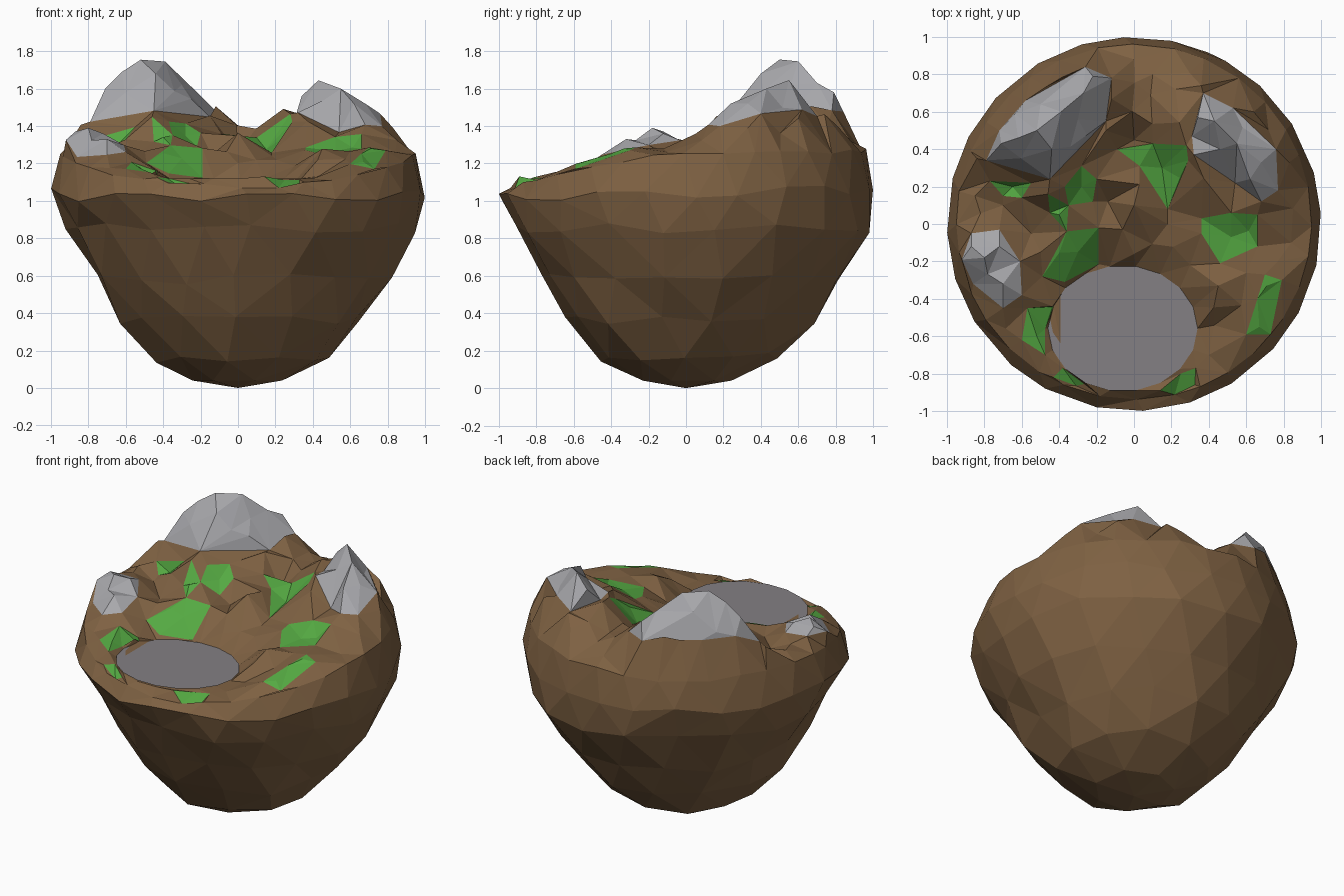
import bpy, bmesh, math, random
from mathutils import Vector
from mathutils.geometry import delaunay_2d_cdt

if "Cube" in bpy.data.objects:
    bpy.data.objects.remove(bpy.data.objects["Cube"])

random.seed(7)
RIM_N = 32


def material(name, rgb):
    m = bpy.data.materials.new(name)
    m.diffuse_color = (*rgb, 1)
    m.use_nodes = True
    m.node_tree.nodes["Principled BSDF"].inputs["Base Color"].default_value = m.diffuse_color
    return m


earth = material("earth brown", (0.21, 0.12, 0.055))
rock = material("rock grey", (0.39, 0.39, 0.41))
grass = material("grass green", (0.09, 0.40, 0.055))
pond_grey = material("pond grey", (0.23, 0.215, 0.23))

# Outlines of the coloured patches, seen from above
ROCKS = [
    [(-.79, .34), (-.72, .5), (-.58, .66), (-.26, .84), (-.12, .78), (-.15, .55), (-.45, .24)],
    [(.31, .47), (.37, .7), (.53, .62), (.76, .4), (.77, .18), (.68, .12), (.54, .22), (.32, .37)],
    [(-.92, -.19), (-.87, -.05), (-.72, -.03), (-.61, -.2), (-.6, -.38), (-.7, -.45), (-.86, -.32)],
]
GRASS = [
    [(-.77, .23), (-.55, .22), (-.6, .14), (-.7, .15)],
    [(-.37, .2), (-.28, .31), (-.2, .24), (-.22, .12), (-.35, .1)],
    [(-.46, .16), (-.35, .1), (-.36, -.04), (-.45, .06)],
    [(-.36, -.04), (-.19, -.02), (-.19, -.215), (-.37, -.31), (-.49, -.28)],
    [(-.09, .4), (.1, .43), (.28, .42), (.29, .34), (.18, .08), (.03, .31)],
    [(.36, .03), (.52, .06), (.66, .05), (.66, -.12), (.46, -.21), (.36, -.05)],
    [(.7, -.27), (.79, -.3), (.73, -.59), (.6, -.59), (.66, -.4)],
    [(-.57, -.45), (-.43, -.44), (-.475, -.56), (-.475, -.7), (-.6, -.62)],
    [(-.43, -.82), (-.38, -.77), (-.265, -.855), (-.31, -.865)],
    [(.14, -.89), (.25, -.8), (.33, -.77), (.325, -.86), (.22, -.91)],
]


def pond_ring(n, s=1.0):
    return [(-.06 + .4 * s * math.cos(2 * math.pi * i / n),
             -.558 + .337 * s * math.sin(2 * math.pi * i / n)) for i in range(n)]


# Key heights: ridge and summits, then hollows and slopes
RIDGE = [
    (-.71, .43, 1.6), (-.62, .46, 1.69), (-.52, .5, 1.755), (-.39, .6, 1.745), (-.27, .7, 1.63),
    (-.44, .4, 1.68), (-.5, .64, 1.66), (-.3, .56, 1.62), (-.22, .79, 1.58),
    (-.1, .78, 1.47), (.1, .8, 1.36), (.34, .57, 1.56), (.43, .55, 1.645), (.55, .43, 1.6),
    (.62, .24, 1.52), (.68, .33, 1.52), (.46, .4, 1.54),
    (-.8, -.18, 1.39), (-.87, -.12, 1.37), (-.7, -.32, 1.33), (-.72, -.12, 1.36),
]
SLOPES = [
    (-.7, .1, 1.27), (-.85, .15, 1.3), (-.65, .2, 1.31), (-.45, .23, 1.48), (-.28, .2, 1.36),
    (-.15, .5, 1.45), (0, .45, 1.27), (.15, .3, 1.29), (.31, .45, 1.47), (0, .1, 1.36),
    (0, -.16, 1.2), (.18, .0, 1.24), (-.14, .12, 1.24), (-.3, -.15, 1.24), (-.4, .05, 1.33),
    (.52, -.07, 1.26), (.54, .19, 1.37), (.3, -.22, 1.2), (.45, -.33, 1.29), (.71, -.33, 1.28),
    (.84, -.1, 1.26), (-.52, -.6, 1.18), (-.5, -.3, 1.21), (.4, -.7, 1.13), (-.6, .7, 1.49),
    (-.84, .35, 1.41), (0, .88, 1.33), (.36, .74, 1.46), (.64, .6, 1.43), (.83, .33, 1.4),
    (-.3, .88, 1.47), (-.55, -.05, 1.24), (.76, .4, 1.46), (.67, -.55, 1.2),
]


def rim_height(a):
    return 1.265 - 0.19 * max(0, -math.sin(a)) ** 1.25


def rim_radius(a):
    return 0.95 + 0.012 * math.sin(a)


KEYS = RIDGE + SLOPES + [(x, y, 1.122) for x, y in pond_ring(10)]
KEYS += [(rim_radius(a) * math.cos(a), rim_radius(a) * math.sin(a), rim_height(a))
         for a in (i * math.pi / 10 for i in range(20))]


def height(x, y):
    """Terrain height: distance-weighted blend of the key heights."""
    total = weight = 0
    for kx, ky, kz in KEYS:
        w = 1 / (math.hypot(x - kx, y - ky) + 1e-3) ** 3
        total += w * kz
        weight += w
    return total / weight


def inside(p, poly):
    hit = False
    for (ax, ay), (bx, by) in zip(poly, poly[1:] + poly[:1]):
        if (ay > p[1]) != (by > p[1]) and p[0] < (bx - ax) * (p[1] - ay) / (by - ay) + ax:
            hit = not hit
    return hit


def triangulate(points, edges):
    res = delaunay_2d_cdt([Vector(p) for p in points], edges, [], 0, 1e-5)
    return [tuple(v) for v in res[0]], res[2]


rim = []
for i in range(RIM_N):
    a = 2 * math.pi * (i + random.uniform(-.2, .2)) / RIM_N
    r = rim_radius(a)
    rim.append((a, r * math.cos(a), r * math.sin(a), rim_height(a) + random.uniform(-.015, .015)))

bm = bmesh.new()

# Top terrain: rim, patch outlines, summits and scattered points
pts, edges = [(x, y) for _, x, y, _ in rim], []
pond_edge = pond_ring(18)
for poly in ROCKS + GRASS + [pond_edge]:
    ids = []
    for p in poly:
        near = [k for k, q in enumerate(pts) if math.dist(p, q) < .004]
        ids.append(near[0] if near else len(pts))
        if not near:
            pts.append(p)
    edges += list(zip(ids, ids[1:] + ids[:1]))
scatter = [(x, y) for x, y, _ in RIDGE + SLOPES]
scatter += [(random.uniform(-.9, .9), random.uniform(-.9, .9)) for _ in range(900)]
for n, p in enumerate(scatter):
    gap = .04 if n < len(RIDGE + SLOPES) else .09
    if math.hypot(*p) < .91 and not inside(p, pond_ring(18, 1.1)) \
            and all(math.dist(p, q) > gap for q in pts):
        pts.append(p)

summits = [(x, y) for x, y, _ in RIDGE]
coords, faces = triangulate(pts, edges)
verts = []
for x, y in coords:
    k = min(range(RIM_N), key=lambda j: math.dist((x, y), rim[j][1:3]))
    if math.dist((x, y), rim[k][1:3]) < 1e-3:
        z = rim[k][3]
    elif any(math.dist((x, y), q) < 1e-3 for q in pond_edge):
        z = 1.12
    elif any(math.dist((x, y), q) < 1e-3 for q in summits):
        z = height(x, y)
    else:
        z = height(x, y) + random.uniform(-.015, .015)
    verts.append(bm.verts.new((x, y, z)))
for f in faces:
    c = [sum(coords[i][k] for i in f) / 3 for k in (0, 1)]
    face = bm.faces.new([verts[i] for i in f])
    if any(inside(c, p) for p in ROCKS):
        face.material_index = 1
    elif any(inside(c, p) for p in GRASS):
        face.material_index = 2

# Underside bowl: flattened rings (spread, count, radius, height) triangulated, then lifted
BOWL = [(.27, 7, .25, .04), (.52, 11, .475, .16), (.8, 14, .655, .365),
        (1.1, 17, .79, .58), (1.4, 19, .94, .85), (1.7, 24, 1.0, 1.04)]
flat, lifted = [(0, 0)], [(0, 0, 0)]
for s, n, r, z in BOWL:
    off = random.random()
    shift = .02 if .1 < z < 1 else 0      # belly leans to the right and back
    for i in range(n):
        a = 2 * math.pi * (i + off + random.uniform(-.12, .12)) / n
        k = r if r > .99 else r * random.uniform(.97, 1.035)
        dz = 0 if z < .1 else random.uniform(-.03, .03)
        if z > 1:
            dz += .03 * math.sin(a)
        flat.append((s * math.cos(a), s * math.sin(a)))
        lifted.append((k * math.cos(a) + shift, k * math.sin(a) + shift, z + dz))
for a, x, y, z in rim:
    flat.append((2.05 * math.cos(a), 2.05 * math.sin(a)))
    lifted.append((x, y, z))
coords, faces = triangulate(flat, [])
verts = []
for c in coords:
    k = min(range(len(flat)), key=lambda j: math.dist(c, flat[j]))
    verts.append(bm.verts.new(lifted[k]))
for f in faces:
    bm.faces.new([verts[i] for i in f])

bmesh.ops.remove_doubles(bm, verts=bm.verts, dist=1e-3)
bmesh.ops.recalc_face_normals(bm, faces=bm.faces)


def add_object(name, bm, mats):
    me = bpy.data.meshes.new(name)
    bm.to_mesh(me)
    bm.free()
    for m in mats:
        me.materials.append(m)
    ob = bpy.data.objects.new(name, me)
    bpy.context.collection.objects.link(ob)
    return ob


add_object("floating_island", bm, [earth, rock, grass])

# Pond: flat plate on the terrain
bm = bmesh.new()
bm.faces.new([bm.verts.new((x, y, 1.127)) for x, y in pond_ring(18)])
add_object("pond", bm, [pond_grey])
